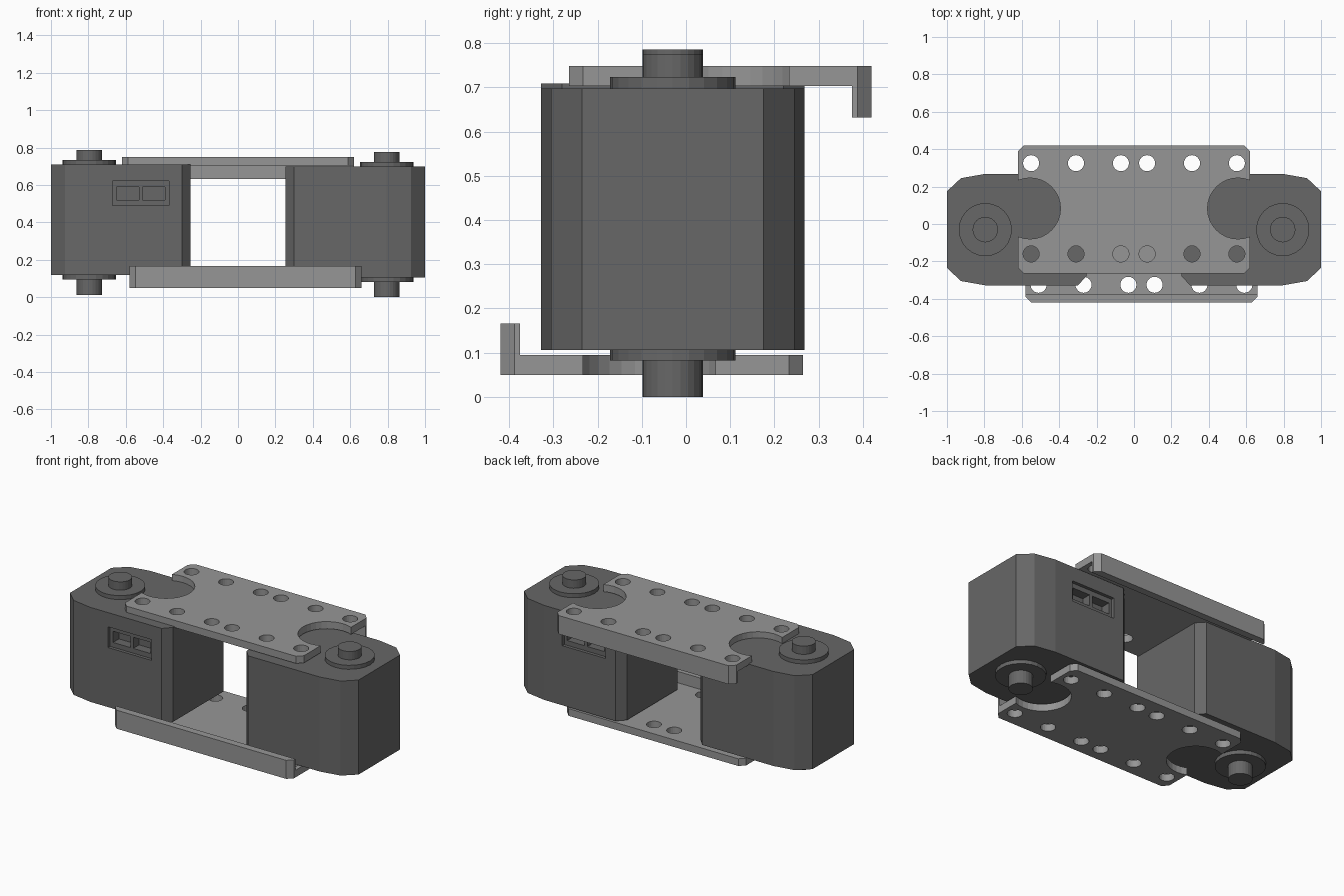
import bpy, bmesh, math
from mathutils import Matrix

cube = bpy.data.objects.get("Cube")
if cube:
    bpy.data.objects.remove(cube, do_unlink=True)


def material(name, value):
    mat = bpy.data.materials.new(name)
    mat.use_nodes = True
    colour = (value, value, value, 1)
    mat.diffuse_color = colour
    mat.node_tree.nodes["Principled BSDF"].inputs["Base Color"].default_value = colour
    return mat


DARK = material("dark grey casing", 0.135)
LIGHT = material("light grey bracket", 0.305)


def new_object(name, bm, mat):
    mesh = bpy.data.meshes.new(name)
    bmesh.ops.recalc_face_normals(bm, faces=bm.faces)
    bm.to_mesh(mesh)
    bm.free()
    mesh.materials.append(mat)
    obj = bpy.data.objects.new(name, mesh)
    bpy.context.collection.objects.link(obj)
    return obj


def prism(name, outline, z0, z1, mat):
    bm = bmesh.new()
    face = bm.faces.new([bm.verts.new((x, y, z0)) for x, y in outline])
    moved = bmesh.ops.extrude_face_region(bm, geom=[face])["geom"]
    verts = [v for v in moved if isinstance(v, bmesh.types.BMVert)]
    bmesh.ops.translate(bm, verts=verts, vec=(0, 0, z1 - z0))
    return new_object(name, bm, mat)


def box(name, x0, x1, y0, y1, z0, z1, mat):
    return prism(name, [(x0, y0), (x1, y0), (x1, y1), (x0, y1)], z0, z1, mat)


def cylinder(name, x, y, radius, z0, z1, mat, sides=24):
    bm = bmesh.new()
    bmesh.ops.create_cone(bm, cap_ends=True, segments=sides, radius1=radius,
                          radius2=radius, depth=z1 - z0,
                          matrix=Matrix.Translation((x, y, (z0 + z1) / 2)))
    return new_object(name, bm, mat)


def cut(obj, cutter):
    cutter.hide_render = True
    mod = obj.modifiers.new("cut", 'BOOLEAN')
    mod.operation, mod.solver, mod.object = 'DIFFERENCE', 'EXACT', cutter
    bpy.context.view_layer.objects.active = obj
    bpy.ops.object.modifier_apply(modifier=mod.name)
    bpy.data.objects.remove(cutter, do_unlink=True)


def place(obj, location, rotation):
    obj.location, obj.rotation_euler = location, rotation


def servo(side, location, turn):
    # Casing with a rounded outer end and small chamfers on the inner end
    half = [(-0.205, -0.205), (-0.13, -0.275), (0, -0.298), (0.495, -0.298), (0.54, -0.25)]
    outline = half + [(x, -y) for x, y in reversed(half)]
    casing = prism(side + "_servo_casing", outline, 0, 0.592, DARK)
    # Recessed connector with two sockets
    cut(casing, box("recess", 0.125, 0.425, -0.4, -0.278, 0.373, 0.503, DARK))
    for x in (0.145, 0.285):
        cut(casing, box("socket", x, x + 0.12, -0.35, -0.22, 0.403, 0.473, DARK))
    # Output flange and shaft above and below
    parts = [casing,
             cylinder(side + "_upper_flange", 0, 0, 0.142, 0.59, 0.617, DARK),
             cylinder(side + "_lower_flange", 0, 0, 0.142, -0.024, 0.002, DARK),
             cylinder(side + "_upper_shaft", 0, 0, 0.068, 0.61, 0.669, DARK),
             cylinder(side + "_lower_shaft", 0, 0, 0.068, -0.106, -0.02, DARK)]
    for part in parts:
        place(part, location, (0, 0, turn))


servo("right", (-0.795, -0.03, 0.117), 0)
servo("left", (0.795, -0.03, 0.106), math.pi)

# Upper bracket: chamfered plate with a flange along the back
W, C, FRONT, BACK = 0.62, 0.032, -0.265, 0.42
edge = [(W - C, FRONT), (W, FRONT + C), (W, BACK - C), (W - C, BACK)]
bracket = prism("upper_bracket", edge + [(-x, y) for x, y in reversed(edge)],
                0.632, 0.748, LIGHT)
cut(bracket, box("underside", -1, 1, -1, 0.375, 0.5, 0.703, LIGHT))
for side in (-1, 1):
    cut(bracket, cylinder("notch", side * 0.556, 0.083, 0.163, 0.6, 0.8, LIGHT, 32))
    for x in (0.07, 0.31, 0.55):
        for y in (-0.16, 0.325):
            cut(bracket, cylinder("hole", side * x, y, 0.043, 0.6, 0.8, LIGHT))

# Lower bracket: the same part turned over
lower = bpy.data.objects.new("lower_bracket", bracket.data)
bpy.context.collection.objects.link(lower)
place(lower, (0.04, 0, 0.798), (math.pi, 0, 0))
